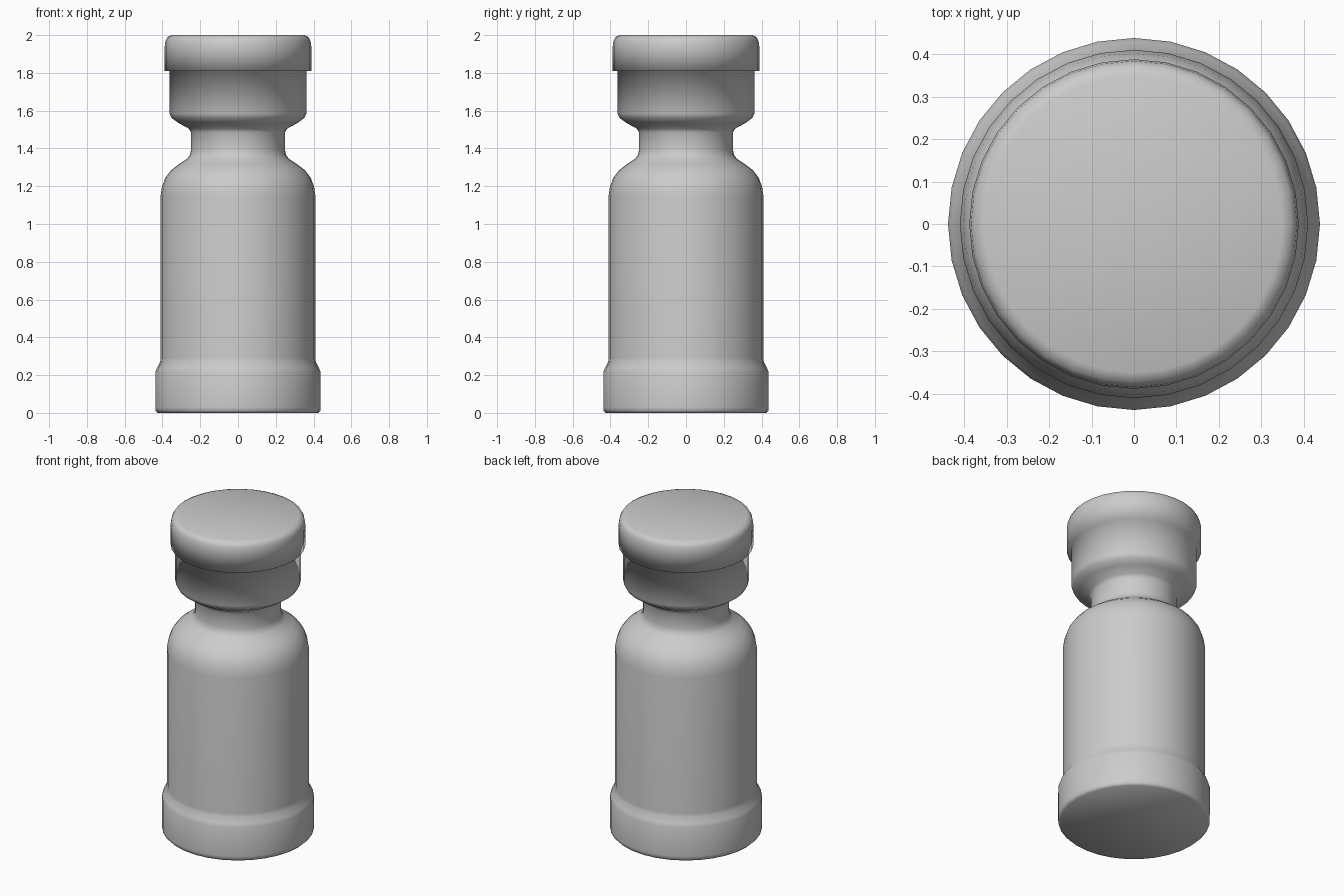
import bpy
import bmesh
import math

SEGMENTS = 32

cube = bpy.data.objects.get("Cube")
if cube:
    bpy.data.objects.remove(cube, do_unlink=True)

# One plain grey for the whole bottle
grey = bpy.data.materials.new("plain grey")
grey.use_nodes = True
colour = (0.6, 0.6, 0.6, 1)
grey.diffuse_color = colour
grey.node_tree.nodes["Principled BSDF"].inputs["Base Color"].default_value = colour

# (radius, height) from the foot to the lid
foot = [(0.425, 0), (0.437, 0.012), (0.438, 0.03), (0.438, 0.215), (0.43, 0.235), (0.412, 0.27)]
body = [(0.41, 0.29), (0.41, 1.15), (0.402, 1.2), (0.385, 1.245), (0.355, 1.285), (0.315, 1.315)]
neck = [(0.27, 1.345), (0.255, 1.365), (0.249, 1.39), (0.249, 1.485)]
collar = [(0.26, 1.505), (0.315, 1.535), (0.35, 1.56), (0.362, 1.585), (0.362, 1.81)]
lid = [(0.388, 1.81), (0.388, 1.94), (0.384, 1.97), (0.373, 1.99), (0.35, 2)]


def lathe(name, profile):
    """Turn a profile around z and close both ends."""
    bm = bmesh.new()
    rings = []
    for radius, z in profile:
        ring = []
        for i in range(SEGMENTS):
            a = math.tau * i / SEGMENTS
            ring.append(bm.verts.new((radius * math.cos(a), radius * math.sin(a), z)))
        rings.append(ring)
    for low, high in zip(rings, rings[1:]):
        for i in range(SEGMENTS):
            j = (i + 1) % SEGMENTS
            bm.faces.new((low[i], low[j], high[j], high[i]))
    bm.faces.new(rings[0][::-1])
    bm.faces.new(rings[-1])
    for face in bm.faces:
        face.smooth = True
    mesh = bpy.data.meshes.new(name)
    bm.to_mesh(mesh)
    bm.free()
    mesh.materials.append(grey)
    obj = bpy.data.objects.new(name, mesh)
    bpy.context.collection.objects.link(obj)
    return obj


lathe("vial", foot + body + neck + collar + lid)
